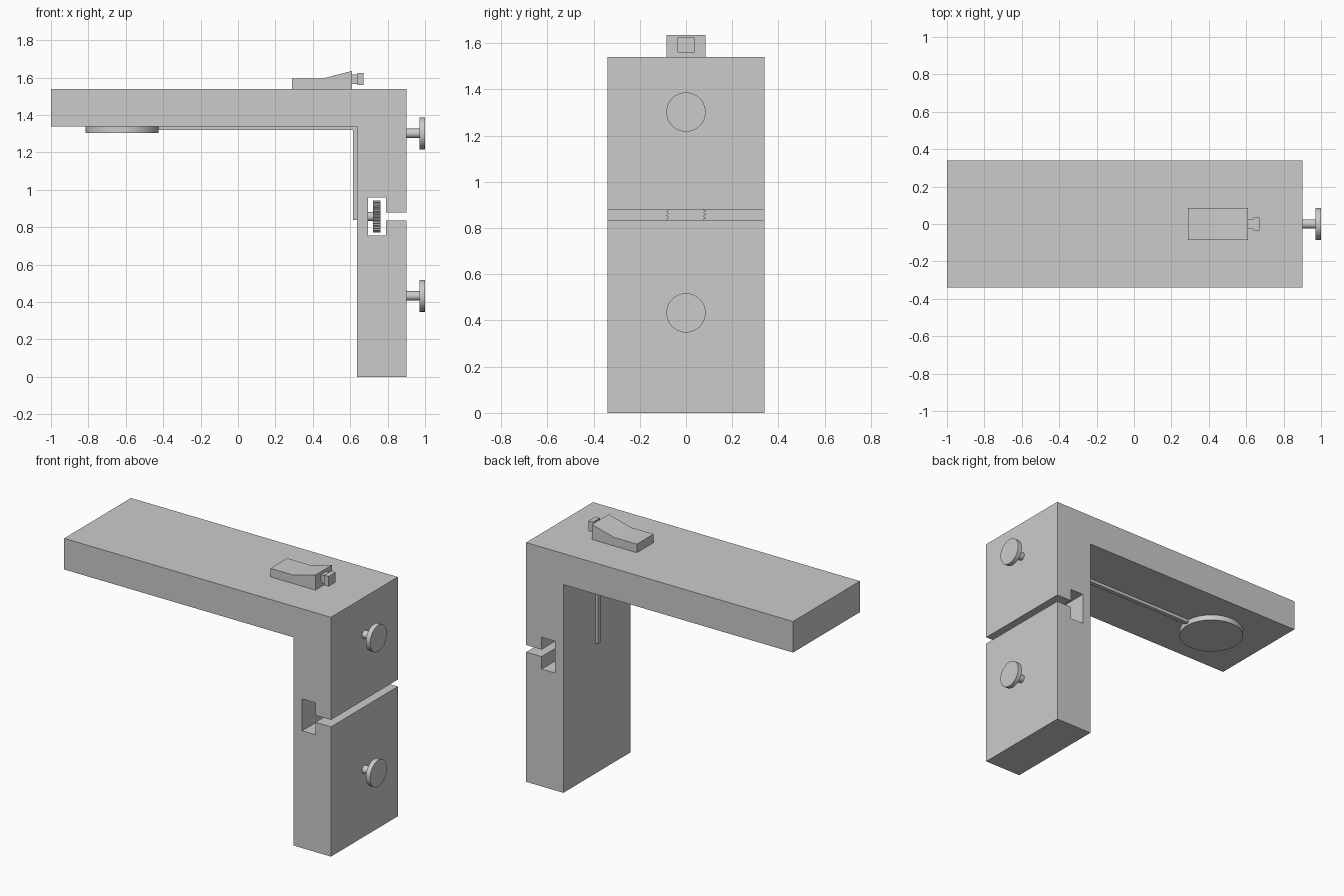
import bpy, bmesh, math
from mathutils import Matrix, Vector

if "Cube" in bpy.data.objects:
    bpy.data.objects.remove(bpy.data.objects["Cube"])


def finish(name, bm, smooth=False):
    bmesh.ops.recalc_face_normals(bm, faces=bm.faces)
    me = bpy.data.meshes.new(name)
    bm.to_mesh(me)
    bm.free()
    ob = bpy.data.objects.new(name, me)
    bpy.context.collection.objects.link(ob)
    if smooth:
        bpy.ops.object.select_all(action='DESELECT')
        ob.select_set(True)
        bpy.context.view_layer.objects.active = ob
        bpy.ops.object.shade_smooth_by_angle(angle=math.radians(30))
    return ob


def extrude(name, points, direction):
    """Extrude a closed 3D outline along a vector."""
    bm = bmesh.new()
    face = bm.faces.new([bm.verts.new(p) for p in points])
    geom = bmesh.ops.extrude_face_region(bm, geom=[face])['geom']
    verts = [g for g in geom if isinstance(g, bmesh.types.BMVert)]
    bmesh.ops.translate(bm, verts=verts, vec=Vector(direction))
    return finish(name, bm)


def profile(name, xz, half_width):
    return extrude(name, [(x, -half_width, z) for x, z in xz], (0, 2 * half_width, 0))


def box(name, x0, x1, z0, z1, half_width):
    return profile(name, [(x0, z0), (x1, z0), (x1, z1), (x0, z1)], half_width)


def cylinder(name, center, radius, depth, axis, sides=48):
    bm = bmesh.new()
    rot = Matrix.Rotation(math.pi / 2, 4, 'Y') if axis == 'X' else Matrix()
    bmesh.ops.create_cone(bm, cap_ends=True, segments=sides, radius1=radius,
                          radius2=radius, depth=depth,
                          matrix=Matrix.Translation(center) @ rot)
    return finish(name, bm, True)


# L-shaped body with T-slot running through its width
profile("body", [(-1, 1.34), (0.635, 1.34), (0.635, 0), (0.9, 0), (0.9, 0.835),
                 (0.79, 0.835), (0.79, 0.755), (0.695, 0.755), (0.695, 0.96),
                 (0.79, 0.96), (0.79, 0.88), (0.9, 0.88), (0.9, 1.54), (-1, 1.54)], 0.34)

# Round knobs on the outer face
for label, z in (("upper", 1.302), ("lower", 0.433)):
    cylinder(label + "_knob_stem", (0.935, 0, z), 0.025, 0.08, 'X', 32)
    cylinder(label + "_knob_disc", (0.985, 0, z), 0.085, 0.03, 'X')

# Knurled thumb wheel inside the slot
WHEEL_Z, TEETH = 0.857, 32
outline = []
for i in range(TEETH * 4):
    r = 0.086 if i % 4 < 2 else 0.078
    a = 2 * math.pi * i / (TEETH * 4)
    outline.append((0.722, r * math.cos(a), WHEEL_Z + r * math.sin(a)))
extrude("thumb_wheel", outline, (0.039, 0, 0))
cylinder("thumb_wheel_stem", (0.709, 0, WHEEL_Z), 0.024, 0.03, 'X', 32)

# Disc and connecting strip on the underside
cylinder("underside_disc", (-0.62, 0, 1.3225), 0.195, 0.035, 'Z', 64)
profile("strip", [(-0.5, 1.34), (-0.5, 1.32), (0.615, 1.32), (0.615, 0.838),
                  (0.635, 0.838), (0.635, 1.34)], 0.014)

# Wedge housing with plug on top
profile("wedge_housing", [(0.29, 1.54), (0.61, 1.54), (0.61, 1.636),
                          (0.45, 1.595), (0.29, 1.595)], 0.085)
box("plug_neck", 0.605, 0.642, 1.566, 1.618, 0.026)
box("plug_head", 0.638, 0.67, 1.56, 1.625, 0.036)
